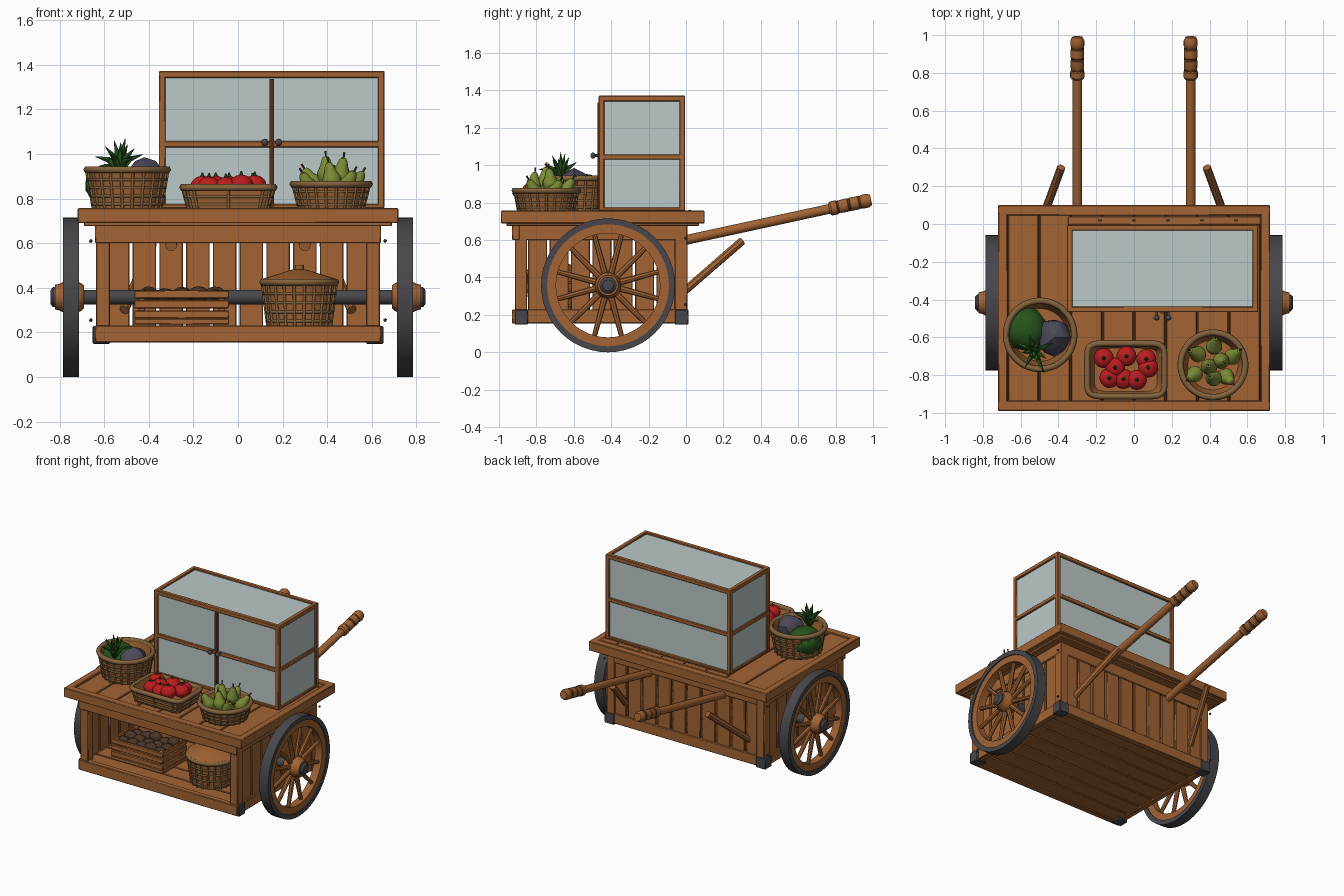
import bpy, bmesh, math, random
from mathutils import Vector, Matrix

random.seed(4)
if "Cube" in bpy.data.objects:
    bpy.data.objects.remove(bpy.data.objects["Cube"])

def material(name, *rgb):
    m = bpy.data.materials.new(name)
    m.use_nodes = True
    m.diffuse_color = (*rgb, 1)
    m.node_tree.nodes["Principled BSDF"].inputs["Base Color"].default_value = (*rgb, 1)
    return m

WOOD = material("warm wood", .36, .125, .034)
DARK = material("dark wood", .09, .03, .01)
WICKER = material("wicker", .23, .125, .045)
METAL = material("dark metal", .065, .062, .07)
GLASS = material("pale glass", .50, .58, .58)
RED = material("tomato red", .5, .012, .014)
PEAR = material("pear green", .2, .26, .035)
LEAF = material("leaf green", .02, .09, .012)
PURPLE = material("purple cabbage", .07, .065, .095)
POTATO = material("potato brown", .07, .035, .02)

def link(name, data, mat):
    ob = bpy.data.objects.new(name, data)
    data.materials.append(mat)
    bpy.context.collection.objects.link(ob)
    return ob

def finish(name, bm, mat, matrix=None):
    bmesh.ops.recalc_face_normals(bm, faces=bm.faces)
    me = bpy.data.meshes.new(name)
    bm.to_mesh(me)
    bm.free()
    ob = link(name, me, mat)
    if matrix:
        ob.matrix_world = matrix
    return ob

def box(name, x, y, z, mat=WOOD, bevel=.004):
    bm = bmesh.new()
    size = Matrix.Diagonal((x[1] - x[0], y[1] - y[0], z[1] - z[0], 1))
    mid = Matrix.Translation([(a[0] + a[1]) / 2 for a in (x, y, z)])
    bmesh.ops.create_cube(bm, size=1, matrix=mid @ size)
    ob = finish(name, bm, mat)
    if bevel:
        mod = ob.modifiers.new("edge", "BEVEL")
        mod.width, mod.segments = bevel, 1
    return ob

def along(a, b):
    d = Vector(b) - Vector(a)
    return Matrix.Translation(a) @ d.to_track_quat("Z", "Y").to_matrix().to_4x4()

def loft(name, loops, mat, closed=False, matrix=None):
    bm = bmesh.new()
    rows = [[bm.verts.new(p) for p in loop] for loop in loops]
    pairs = list(zip(rows, rows[1:])) + ([(rows[-1], rows[0])] if closed else [])
    for a, b in pairs:
        for i in range(len(a)):
            j = (i + 1) % len(a)
            bm.faces.new((a[i], a[j], b[j], b[i]))
    if not closed:
        bm.faces.new(rows[0])
        bm.faces.new(rows[-1])
    return finish(name, bm, mat, matrix)

def lathe(name, profile, mat, matrix, sides=16, closed=False):
    turn = [math.tau * i / sides for i in range(sides)]
    loops = [[(r * math.cos(t), r * math.sin(t), h) for t in turn] for r, h in profile]
    return loft(name, loops, mat, closed, matrix)

def rod(name, a, b, r, mat=WOOD, sides=12, r2=None):
    n = (Vector(b) - Vector(a)).length
    return lathe(name, [(r, 0), (r2 or r, n)], mat, along(a, b), sides)

def ball(name, loc, scale, mat, detail=2, jitter=0):
    bm = bmesh.new()
    bmesh.ops.create_icosphere(bm, subdivisions=detail, radius=1)
    for v in bm.verts:
        v.co *= 1 + random.uniform(-jitter, jitter)
    return finish(name, bm, mat, Matrix.Translation(loc) @ Matrix.Diagonal((*scale, 1)))

def strands(name, paths, r, mat, cyclic):
    cu = bpy.data.curves.new(name, "CURVE")
    cu.dimensions, cu.bevel_depth, cu.bevel_resolution = "3D", r, 1
    for path in paths:
        sp = cu.splines.new("POLY")
        sp.points.add(len(path) - 1)
        for p, co in zip(sp.points, path):
            p.co = (*co, 1)
        sp.use_cyclic_u = cyclic
    return link(name, cu, mat)

def basket(name, cx, cy, ax, ay, z0, z1, taper, rows, staves, power=2):
    def point(t, s, z):
        c, d = math.cos(t), math.sin(t)
        return (cx + s * ax * math.copysign(abs(c) ** (2 / power), c),
                cy + s * ay * math.copysign(abs(d) ** (2 / power), d), z)
    def ring(s, z, n=48):
        return [point(math.tau * (i + .5) / n, s, z) for i in range(n)]
    loft(name + "_wall", [ring(taper, z0), ring(.96, z1), ring(.89, z1), ring(taper * .92, z0 + .03)], WOOD)
    levels = [(i + .5) / rows for i in range(rows)]
    strands(name + "_weave", [ring(taper + (.975 - taper) * k, z0 + (z1 - z0) * k) for k in levels], .007, WICKER, True)
    strands(name + "_staves", [[point(math.tau * i / staves, taper + .01, z0), point(math.tau * i / staves, .98, z1)]
                               for i in range(staves)], .007, WICKER, False)
    strands(name + "_rim", [ring(.95, z1 - .01)], .017, WICKER, True)

def planks(name, start, stop, count, gap, make):
    step = (stop - start) / count
    for i in range(count):
        make(f"{name}_{i + 1}", (start + i * step + gap / 2, start + (i + 1) * step - gap / 2))

# Table top: planks inside a raised border
box("table_underside", (-.69, .69), (-.96, .07), (.676, .70))
box("table_bed", (-.68, .68), (-.95, .06), (.70, .73), DARK, 0)
planks("table_plank", -.67, .67, 8, .008, lambda n, s: box(n, s, (-.94, .05), (.71, .748)))
for name, y in (("front", (-.99, -.935)), ("back", (.045, .10))):
    box("table_border_" + name, (-.72, .72), y, (.69, .757))
for s in (-1, 1):
    box("table_border_side", sorted((s * .72, s * .67)), (-.99, .10), (.69, .757))
box("case_back_ledge", (-.35, .67), (-.005, .04), (.74, .757))
for i in range(5):
    ball("ledge_bolt", (-.18 + i * .18, .02, .757), (.009, .009, .006), METAL, 1)

# Body: floor, rails, posts and gapped plank walls
planks("floor_plank", -.91, -.01, 7, .008, lambda n, s: box(n, (-.62, .62), s, (.165, .225)))
box("floor_core", (-.61, .61), (-.9, -.02), (.18, .215), DARK, 0)
for label, z in (("base", (.155, .23)), ("apron", (.60, .685))):
    box(label + "_front", (-.642, .642), (-.93, -.89), z)
    box(label + "_back", (-.62, .62), (-.035, .005), z)
    for s in (-1, 1):
        box(label + "_side", sorted((s * .60, s * .638)), (-.91, .0), z)
planks("back_plank", -.60, .60, 10, .014, lambda n, s: box(n, s, (-.025, -.003), (.16, .64)))
for s in (-1, 1):
    planks("side_plank", -.85, -.05, 7, .013,
           lambda n, v: box(n, sorted((s * .605, s * .627)), v, (.2, .64)))
    for y in ((-.915, -.85), (-.06, .008)):
        box("corner_post", sorted((s * .575, s * .637)), y, (.2, .68))
        box("corner_bracket", sorted((s * .575, s * .652)), (y[0], y[1] + .005), (.148, .228), METAL)
    for z in (.255, .61):
        ball("body_bolt", (s * .66, 0, z), (.009, .009, .009), METAL, 1)

# Axle and spoked wheels
AXLE_Y, AXLE_Z = -.417, .358
rod("axle", (-.83, AXLE_Y, AXLE_Z), (.83, AXLE_Y, AXLE_Z), .033, METAL)
for s in (-1, 1):
    m = along((s * .75, AXLE_Y, AXLE_Z), (s, AXLE_Y, AXLE_Z))
    lathe("tire", [(.326, -.036), (.358, -.036), (.358, .036), (.326, .036)], METAL, m, 48, True)
    lathe("wheel_rim", [(.278, -.028), (.328, -.028), (.328, .028), (.278, .028)], WOOD, m, 48, True)
    lathe("hub", [(.05, -.06), (.06, -.05), (.07, -.03), (.07, .03), (.06, .05), (.055, .072)], WOOD, m, 20)
    lathe("hub_cap", [(.045, .06), (.045, .08), (.03, .092)], METAL, m, 16)
    for i in range(12):
        t = math.tau * (i + .5) / 12
        d = Vector((0, math.cos(t), math.sin(t)))
        c = Vector((s * .75, AXLE_Y, AXLE_Z))
        rod("spoke", c + d * .05, c + d * .29, .018, WOOD, 8, .013)

# Push handles with ridged grips, and their braces
for s in (-1, 1):
    a, b = Vector((s * .30, -.05, .59)), Vector((s * .30, .99, .815))
    rod("push_handle", a, b, .026)
    grip = [(.03, 0), (.038, .01), (.038, .04), (.03, .05), (.035, .06), (.036, .1), (.03, .108), (.036, .116),
            (.036, .16), (.03, .168), (.037, .18), (.037, .21), (.028, .228)]
    lathe("grip", grip, WOOD, along(a.lerp(b, .785), b), 16)
    for k in (.05, .108, .168):
        lathe("grip_band", [(.034, k - .005), (.034, k + .005)], DARK, along(a.lerp(b, .785), b))
    rod("handle_brace", (s * .51, -.04, .30), (s * .385, .30, .595), .022, WOOD, 8)

# Glass display case
CX, CY, CZ = (-.355, .657), (-.467, -.005), (.757, 1.372)
box("case_glass", (CX[0] + .012, CX[1] - .012), (CY[0] + .012, CY[1] - .012), (.757, 1.36), GLASS, 0)
def inward(lim, side, w):
    return (lim[0], lim[0] + w) if side == 0 else (lim[1] - w, lim[1])
for i in (0, 1):
    for j in (0, 1):
        box("case_post", inward(CX, i, .03), inward(CY, j, .03), CZ)
    for z in ((.757, .775), (1.03, 1.058), (1.342, 1.372)):
        box("case_rail_long", CX, inward(CY, i, .03), z)
        box("case_rail_short", inward(CX, i, .03), CY, z)
box("door_divider", (.141, .161), (-.474, -.44), (.765, 1.336), DARK, 0)
for x in (.12, .182):
    rod("knob_stem", (x, -.46, 1.052), (x, -.495, 1.052), .007, METAL)
    ball("door_knob", (x, -.497, 1.052), (.017, .014, .017), METAL)

# Tall basket with cabbages and a spiky plant
basket("tall_basket", -.497, -.587, .19, .19, .757, .94, .8, 5, 22)
ball("green_cabbage", (-.575, -.555, .86), (.11, .115, .095), LEAF, 3, .04)
ball("purple_cabbage", (-.42, -.60, .885), (.09, .095, .09), PURPLE, 2, .13)
for i in range(11):
    t, spread = i * 2.4, .02 + .009 * i
    d = Vector((math.cos(t), math.sin(t), 0))
    base = Vector((-.53, -.67, .91))
    mid = base + d * spread * .5 + Vector((0, 0, .09 - .003 * i))
    rod("spiky_leaf", base, mid, .012, LEAF, 5, .014)
    rod("spiky_leaf_tip", mid, mid + d * spread * .7 + Vector((0, 0, .07 - .006 * i)), .014, LEAF, 5, .001)

# Oblong basket of tomatoes
basket("oblong_basket", -.043, -.772, .215, .148, .757, .86, .84, 3, 16, 7)
for x, y in ((-.16, -.71), (-.04, -.70), (.065, -.715), (-.13, -.815), (-.055, -.82), (.015, -.825), (.075, -.76), (-.1, -.76)):
    z = .85 + random.uniform(0, .012)
    ball("tomato", (x, y, z), (.053, .053, .046), RED, 3)
    lathe("tomato_calyx", [(.016, .040), (.008, .048), (.003, .062)], LEAF, Matrix.Translation((x, y, z)), 6)

# Round basket of pears
basket("pear_basket", .418, -.746, .18, .18, .757, .875, .8, 4, 22)
pear = [(.004, 0), (.03, .008), (.043, .035), (.042, .055), (.027, .085), (.02, .11), (.012, .123), (.003, .126)]
for x, y, z, tx, ty in ((.40, -.76, .865, -.05, .1), (.455, -.72, .86, .15, -.1), (.43, -.82, .84, -.2, .1),
                        (.36, -.70, .83, -.6, .3), (.47, -.79, .82, .5, -.5), (.50, -.72, .82, .6, .5),
                        (.34, -.78, .81, -.5, -.4), (.42, -.67, .82, .1, .6)):
    m = along((x, y, z), (x + tx, y + ty, z + 1))
    lathe("pear", pear, PEAR, m, 14)
    lathe("pear_stem", [(.004, .12), (.005, .15)], DARK, m, 6)

# Lidded basket on the shelf
basket("lidded_basket", .275, -.69, .172, .172, .23, .435, .82, 5, 22)
lathe("basket_lid", [(.168, .425), (.165, .44), (.03, .482), (.02, .482), (.02, .503)], WOOD,
      Matrix.Translation((.275, -.69, 0)), 32)

# Slatted crate of potatoes on the shelf
X, Y = (-.465, -.04), (-.81, -.53)
box("crate_floor", X, Y, (.235, .262))
for z in (.262, .308, .352):
    for i in (0, 1):
        box("crate_slat_long", X, inward(Y, i, .018), (z, z + .036))
        box("crate_slat_short", inward(X, i, .018), Y, (z, z + .036))
for i in (0, 1):
    for j in (0, 1):
        box("crate_post", inward((X[0] + .018, X[1] - .018), i, .03), inward((Y[0] + .018, Y[1] - .018), j, .03), (.24, .385))
for i in range(15):
    ball("potato", (-.40 + (i % 5) * .074, -.75 + (i // 5) * .08, .345 + random.uniform(0, .03)),
         (.046, .038, .036), POTATO, 2, .05)

# Smooth rounded parts, keep edges sharp
for ob in bpy.context.collection.objects:
    ob.select_set(ob.type == "MESH")
    if ob.type == "MESH":
        bpy.context.view_layer.objects.active = ob
bpy.ops.object.shade_smooth_by_angle(angle=math.radians(35))
